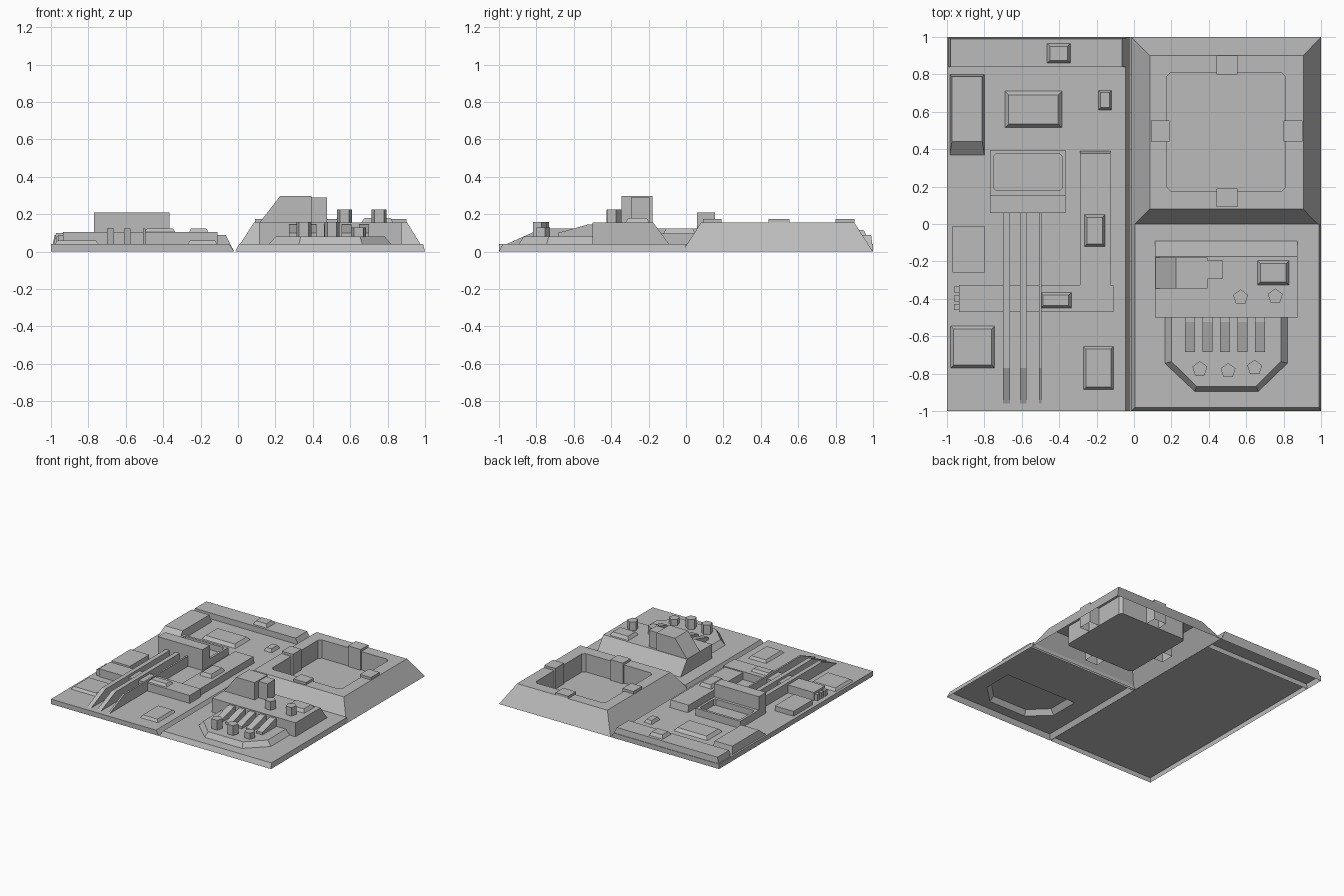
import bpy, bmesh, math

cube = bpy.data.objects.get("Cube")
if cube:
    bpy.data.objects.remove(cube, do_unlink=True)

# Single flat grey
grey = bpy.data.materials.new("plain_grey")
grey.use_nodes = True
COLOUR = (0.5, 0.5, 0.5, 1)
grey.diffuse_color = COLOUR
grey.node_tree.nodes["Principled BSDF"].inputs["Base Color"].default_value = COLOUR

BASE = 0.04   # top of the ground plates
RIM = 0.155   # top of the raised sections


def finish(name, bm):
    mesh = bpy.data.meshes.new(name)
    bm.to_mesh(mesh)
    bm.free()
    mesh.materials.append(grey)
    obj = bpy.data.objects.new(name, mesh)
    bpy.context.collection.objects.link(obj)
    return obj


def rect(x0, x1, y0, y1, z, cut=0):
    """Counter-clockwise rectangle, optionally with clipped corners."""
    if not cut:
        return [(x0, y0, z), (x1, y0, z), (x1, y1, z), (x0, y1, z)]
    return [(x0 + cut, y0, z), (x1 - cut, y0, z), (x1, y0 + cut, z), (x1, y1 - cut, z),
            (x1 - cut, y1, z), (x0 + cut, y1, z), (x0, y1 - cut, z), (x0, y0 + cut, z)]


def shell(name, rings):
    """Open-bottomed shell through rings; flat surrounds fill unequal rings."""
    bm = bmesh.new()
    loops = [[bm.verts.new(p) for p in ring] for ring in rings]
    for a, b in zip(loops, loops[1:]):
        n = len(a)
        if n == len(b):
            for i in range(n):
                j = (i + 1) % n
                bm.faces.new((a[i], a[j], b[j], b[i]))
        else:
            edges = []
            for loop in (a, b):
                for v, w in zip(loop, loop[1:] + loop[:1]):
                    edges.append(bm.edges.get((v, w)) or bm.edges.new((v, w)))
            bmesh.ops.triangle_fill(bm, edges=edges, use_beauty=True, normal=(0, 0, 1))
    bm.faces.new(loops[-1])
    return finish(name, bm)


def block(name, x0, x1, y0, y1, top, bevel=0, bottom=BASE, left=0, right=0, front=0, back=0):
    """Block whose top is drawn in on chosen sides."""
    return shell(name, [rect(x0, x1, y0, y1, bottom),
                        rect(x0 + bevel + left, x1 - bevel - right,
                             y0 + bevel + front, y1 - bevel - back, top)])


def prism(name, x0, x1, profile):
    """Side profile of (y, z) points stretched along x."""
    bm = bmesh.new()
    a = [bm.verts.new((x0, y, z)) for y, z in profile]
    b = [bm.verts.new((x1, y, z)) for y, z in profile]
    bm.faces.new(a)
    bm.faces.new(b[::-1])
    for i in range(len(a)):
        j = (i + 1) % len(a)
        bm.faces.new((a[j], a[i], b[i], b[j]))
    bmesh.ops.recalc_face_normals(bm, faces=bm.faces)
    return finish(name, bm)


def peg(name, x, y, bottom, top, radius=0.042):
    """Five-sided upright peg."""
    def ring(z):
        angles = [math.radians(90 + 72 * i) for i in range(5)]
        return [(x + radius * math.cos(t), y + radius * math.sin(t), z) for t in angles]
    return shell(name, [ring(bottom), ring(top)])


# Left ground plate and the raised strip along its back
block("left_plate", -1, -0.02, -1, 1, BASE, bottom=0, right=0.025)
block("back_strip", -1, -0.02, 0.84, 1, 0.088, bottom=0, left=0.02, right=0.045, back=0.01)
block("strip_box", -0.465, -0.34, 0.86, 0.965, 0.115, 0.015, bottom=0.088)

# Panels and boxes on the left plate
block("ramp_box", -0.985, -0.8, 0.37, 0.8, 0.1, 0.012, front=0.06)
block("wide_panel", -0.69, -0.385, 0.515, 0.71, 0.065, 0.02)
block("small_panel", -0.19, -0.12, 0.61, 0.715, 0.065, 0.012)
block("side_pad", -0.97, -0.8, -0.26, -0.01, 0.08)
block("corner_panel", -0.98, -0.745, -0.77, -0.545, 0.06, 0.016)
block("front_panel", -0.27, -0.11, -0.885, -0.655, 0.06, 0.014)
block("long_rail", -0.29, -0.125, -0.325, 0.39, 0.097, back=0.012)
block("rail_box", -0.265, -0.155, -0.12, 0.05, 0.124, 0.014, bottom=0.097)

# Cross bar with its end plugs and cap
block("cross_bar", -0.935, -0.11, -0.47, -0.325, 0.105)
block("bar_box", -0.5, -0.335, -0.45, -0.365, 0.125, 0.014, bottom=0.105)
for i in range(3):
    y = -0.445 + 0.047 * i
    block(f"bar_plug_{i + 1}", -0.962, -0.935, y - 0.016, y + 0.016, 0.09)

# Machine housing: upright wall and recessed tray behind it
block("housing_wall", -0.77, -0.365, 0.06, 0.155, 0.21)
shell("housing_tray", [rect(-0.77, -0.365, 0.155, 0.395, BASE),
                       rect(-0.77, -0.365, 0.155, 0.395, 0.1),
                       rect(-0.75, -0.385, 0.18, 0.375, 0.1, 0.012),
                       rect(-0.75, -0.385, 0.18, 0.375, 0.05, 0.012)])

# Conduits climbing from the plate to the housing
conduit = [(-0.96, BASE), (-0.77, 0.125), (0.06, 0.125), (0.06, BASE)]
for i, (x, width) in enumerate([(-0.682, 0.036), (-0.592, 0.036), (-0.502, 0.014)]):
    prism(f"conduit_{i + 1}", x - width / 2, x + width / 2, conduit)

# Basin with sloping banks and sunken floor
shell("basin", [rect(-0.015, 1, -0.02, 1, 0),
                rect(0.085, 0.905, 0.08, 0.9, RIM),
                rect(0.175, 0.81, 0.175, 0.81, RIM, 0.022),
                rect(0.175, 0.81, 0.175, 0.81, 0.005, 0.022)])

# Four clips, one on each side of the basin
MID, HALF = 0.4975, 0.057
for name, lo, hi in (("low", 0.09, 0.19), ("high", 0.8, 0.9)):
    block(f"clip_y_{name}", MID - HALF, MID + HALF, lo, hi, 0.175, bottom=0.005)
    block(f"clip_x_{name}", lo, hi, MID - HALF, MID + HALF, 0.175, bottom=0.005)

# Front right plate with a raised angular apron
outer = [(0.165, -0.5), (0.165, -0.745), (0.325, -0.895),
         (0.665, -0.895), (0.82, -0.745), (0.82, -0.5)]
inner = [(0.2, -0.5), (0.2, -0.735), (0.335, -0.868),
         (0.652, -0.868), (0.785, -0.735), (0.785, -0.5)]
shell("apron_plate", [rect(-0.015, 1, -1, 0, 0),
                      rect(0.005, 0.99, -0.98, 0, BASE),
                      [(x, y, BASE) for x, y in outer],
                      [(x, y, 0.08) for x, y in inner]])

# Engine block with a sloping back, hopper and boxes on top
block("engine_block", 0.113, 0.873, -0.5, -0.09, RIM, back=0.085)
block("hopper", 0.115, 0.393, -0.345, -0.178, 0.297, bottom=RIM, left=0.11)
block("hopper_spout", 0.35, 0.475, -0.295, -0.195, 0.29, bottom=RIM)
block("engine_box", 0.66, 0.83, -0.325, -0.195, 0.18, 0.016, bottom=RIM)

# Sloping teeth on the front of the engine block
tooth = [(-0.5, 0.08), (-0.5, 0.145), (-0.525, 0.145), (-0.685, 0.1), (-0.685, 0.08)]
for i in range(5):
    x = 0.3 + 0.0935 * i
    prism(f"tooth_{i + 1}", x - 0.027, x + 0.027, tooth)

# Five-sided pegs on the engine block and the apron
pegs = [(0.57, -0.392, RIM, 0.225), (0.755, -0.387, RIM, 0.225),
        (0.352, -0.775, 0.08, 0.16), (0.503, -0.785, 0.08, 0.16),
        (0.645, -0.768, 0.08, 0.13)]
for i, spec in enumerate(pegs):
    peg(f"peg_{i + 1}", *spec)
